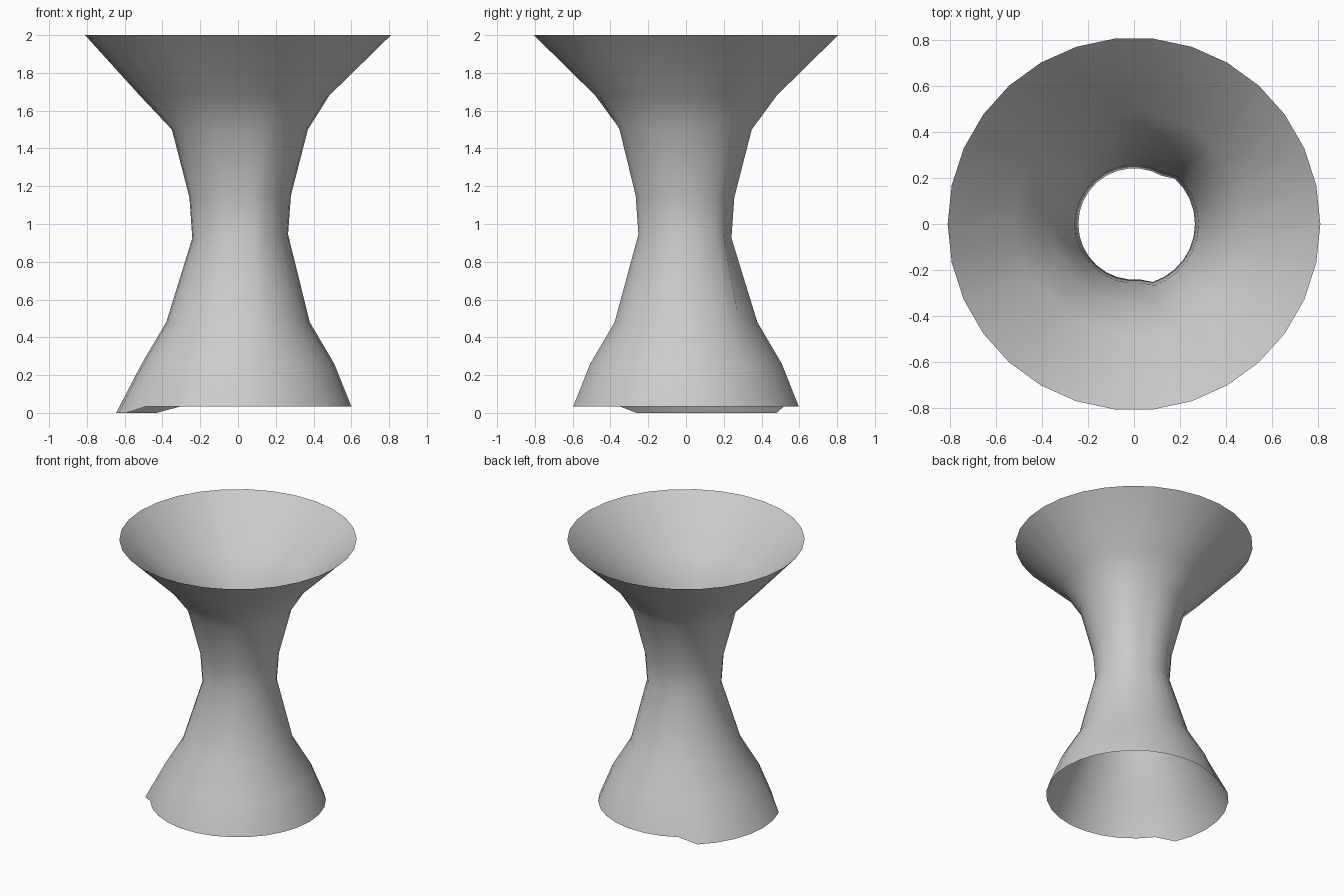
import bpy, bmesh, math

if "Cube" in bpy.data.objects:
    bpy.data.objects.remove(bpy.data.objects["Cube"])

SIDES = 30
STEP = 360 / SIDES

# Hourglass profile (radius, z), bottom to top
BASE = [(0.60, 0.035), (0.51, 0.26), (0.38, 0.48), (0.242, 0.925),
        (0.257, 1.14), (0.35, 1.50), (0.483, 1.68), (0.81, 2.0)]


def ring_points(angle):
    pts = list(BASE)
    # Left sector: lip reaching the floor, fuller flare under the rim
    if 131 < angle < 205:
        pts[0] = (0.645, 0.0)
        pts[6] = (0.52, 1.68)
    # Right sector: slightly wider neck
    if angle < 49 or angle > 287:
        pts[3] = (0.265, 0.945)
        pts[4] = (0.28, 1.15)
        pts[5] = (0.37, 1.50)
    return pts


# Open shell lofted from vertical profile strips
bm = bmesh.new()
columns = []
for i in range(SIDES):
    deg = i * STEP
    a = math.radians(deg)
    columns.append([bm.verts.new((r * math.cos(a), r * math.sin(a), z))
                    for r, z in ring_points(deg)])
for i in range(SIDES):
    c, n = columns[i], columns[(i + 1) % SIDES]
    for j in range(len(BASE) - 1):
        bm.faces.new((c[j], n[j], n[j + 1], c[j + 1])).smooth = True

mesh = bpy.data.meshes.new("hourglass_shell")
bm.to_mesh(mesh)
bm.free()
shell = bpy.data.objects.new("hourglass_shell", mesh)
bpy.context.collection.objects.link(shell)
